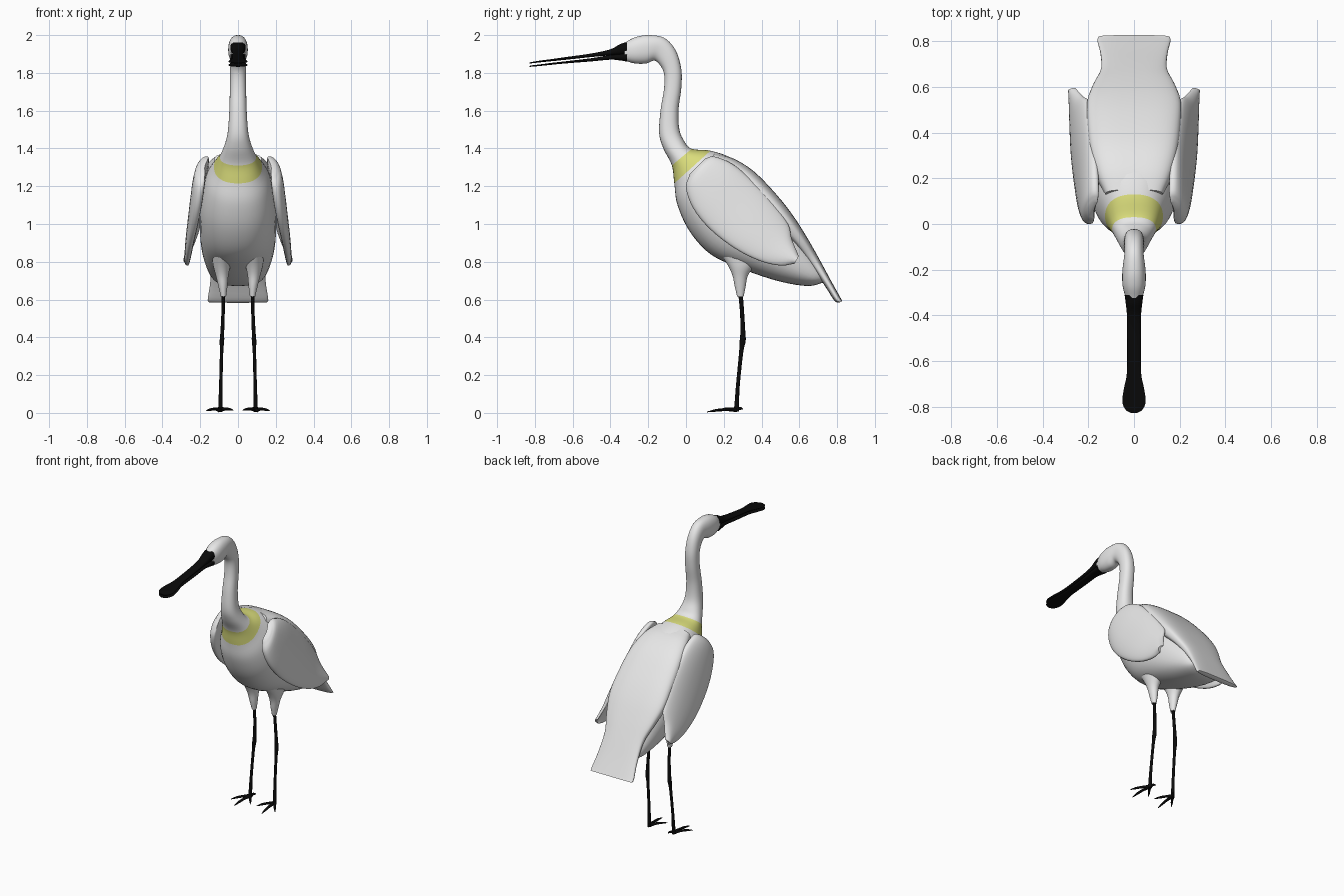
import bpy, bmesh, math
from mathutils import Vector

old = bpy.data.objects.get("Cube")
if old:
    bpy.data.objects.remove(old, do_unlink=True)


def material(name, colour):
    mat = bpy.data.materials.new(name)
    mat.use_nodes = True
    mat.diffuse_color = (*colour, 1)
    shader = mat.node_tree.nodes["Principled BSDF"]
    shader.inputs["Base Color"].default_value = (*colour, 1)
    shader.inputs["Roughness"].default_value = 0.8
    return mat


WHITE = material("white_plumage", (0.8, 0.8, 0.8))
YELLOW = material("yellow_collar", (0.7, 0.72, 0.2))
BLACK = material("black_skin", (0.003, 0.003, 0.003))


def smooth_rows(rows, steps):
    """Catmull-Rom interpolation of the section rows."""
    pts = [Vector(r) for r in rows]
    ext = [pts[0] * 2 - pts[1]] + pts + [pts[-1] * 2 - pts[-2]]
    out = []
    for i in range(len(pts) - 1):
        a, b, c, d = ext[i:i + 4]
        for k in range(steps):
            t = k / steps
            out.append(b + (c - a) * (t / 2) + (a * 2 - b * 5 + c * 4 - d) * (t * t / 2)
                       + (b * 3 - a - c * 3 + d) * (t ** 3 / 2))
    return out + [pts[-1]]


def loft(name, rows, mats, sides=24, steps=4, power=2.0, bulge=0.0, band=None, mirror=False):
    """Skin sections, each given by its upper point, lower point and half width in x."""
    bm = bmesh.new()
    rings = []
    for row in smooth_rows(rows, steps):
        up, low, width = Vector(row[0:3]), Vector(row[3:6]), max(row[6], 0.001)
        mid, half = (up + low) / 2, (up - low) / 2
        ring = []
        for j in range(sides):
            a = math.tau * j / sides
            c, s = math.cos(a), math.sin(a)
            c = math.copysign(abs(c) ** (2 / power), c)
            s = math.copysign(abs(s) ** (2 / power), s)
            x = Vector((width * s + bulge * (1 - c * c), 0, 0))
            ring.append(bm.verts.new(mid + half * c + x))
        rings.append(ring)
    for i in range(len(rings) - 1):
        for j in range(sides):
            k = (j + 1) % sides
            face = bm.faces.new((rings[i][j], rings[i][k], rings[i + 1][k], rings[i + 1][j]))
            if band and band[0] * steps <= i < band[1] * steps:
                face.material_index = 1
    bm.faces.new(rings[0])
    bm.faces.new(rings[-1])
    bmesh.ops.recalc_face_normals(bm, faces=bm.faces)
    mesh = bpy.data.meshes.new(name)
    bm.to_mesh(mesh)
    bm.free()
    for m in mats:
        mesh.materials.append(m)
    ob = bpy.data.objects.new(name, mesh)
    bpy.context.collection.objects.link(ob)
    bpy.ops.object.select_all(action='DESELECT')
    ob.select_set(True)
    bpy.context.view_layer.objects.active = ob
    bpy.ops.object.shade_smooth_by_angle(angle=math.radians(50))
    if mirror:
        ob.modifiers.new("mirror", 'MIRROR').use_mirror_merge = False


def central(rows):
    """Rows (upper y, z, lower y, z, half width) on the centre line."""
    return [(0, a, b, 0, c, d, w) for a, b, c, d, w in rows]


def limb(rows):
    """Rows (x, y, z, radius in y, radius in x) of a standing limb."""
    return [(x, y + r, z, x, y - r, z, w) for x, y, z, r, w in rows]


# Head, neck and body with the collar as a coloured band
body = central([
    (-.325, 1.96, -.325, 1.865, .036), (-.27, 1.988, -.27, 1.85, .05),
    (-.2, 2, -.21, 1.85, .051), (-.115, 1.985, -.165, 1.865, .043),
    (-.055, 1.92, -.13, 1.83, .042), (-.025, 1.82, -.115, 1.785, .042),
    (-.025, 1.72, -.117, 1.71, .043), (-.04, 1.6, -.135, 1.6, .046),
    (-.035, 1.5, -.142, 1.48, .054), (-.01, 1.44, -.12, 1.4, .07),
    (.03, 1.398, -.075, 1.31, .096), (.13, 1.388, -.062, 1.215, .127),
    (.24, 1.35, -.045, 1.1, .172), (.36, 1.275, .02, .96, .2),
    (.48, 1.15, .13, .84, .203), (.58, 1.02, .29, .765, .195),
    (.66, .89, .48, .7, .17), (.72, .78, .64, .672, .135),
    (.75, .72, .73, .69, .09)])
loft("body", body, [WHITE, YELLOW], sides=40, steps=5, power=2.3, band=(10, 11))

# Back feathers running between the wings into the flared tail
back = central([
    (.15, 1.375, .11, 1.3, .125), (.25, 1.347, .18, 1.24, .165), (.36, 1.278, .28, 1.165, .192),
    (.48, 1.155, .39, 1.06, .205), (.57, 1.04, .49, .965, .206), (.64, .93, .575, .885, .178),
    (.7, .825, .65, .79, .145), (.765, .705, .73, .68, .147), (.815, .615, .785, .595, .16),
    (.828, .592, .81, .583, .157)])
loft("back_and_tail", back, [WHITE], sides=40, power=3)

# Folded wings
wing = [
    (.165, .1, 1.345, .18, .02, 1.265, .014), (.168, .15, 1.357, .197, 0, 1.19, .03),
    (.172, .25, 1.315, .215, .04, 1.08, .034), (.18, .36, 1.22, .235, .13, .97, .031),
    (.192, .46, 1.11, .255, .26, .87, .026), (.205, .54, 1, .265, .39, .805, .021),
    (.228, .56, .92, .268, .5, .78, .016), (.26, .597, .83, .268, .575, .79, .008)]
loft("wing", wing, [WHITE], sides=32, power=2.7, bulge=.017, mirror=True)

# Two flat mandibles sharing one plan, ending in a round spoon
plan = [(-.312, .041), (-.35, .036), (-.4, .031), (-.5, .03), (-.65, .031), (-.72, .044),
        (-.78, .051), (-.815, .036), (-.829, .012)]
upper = [(1.964, 1.9), (1.952, 1.895), (1.925, 1.893), (1.903, 1.884), (1.882, 1.868),
         (1.872, 1.861), (1.864, 1.855), (1.858, 1.851), (1.855, 1.85)]
lower = [(1.91, 1.86), (1.9, 1.866), (1.895, 1.87), (1.878, 1.861), (1.86, 1.849),
         (1.852, 1.842), (1.844, 1.836), (1.84, 1.833), (1.837, 1.832)]
for name, heights in (("upper_bill", upper), ("lower_bill", lower)):
    rows = [(y, top, y, bottom, w) for (y, w), (top, bottom) in zip(plan, heights)]
    loft(name, central(rows), [BLACK], sides=20, power=2.6)

# Feathered thighs and thin legs
thigh = limb([(.085, .3, .83, .11, .055), (.086, .293, .775, .068, .045), (.084, .287, .725, .04, .033),
              (.08, .287, .67, .029, .024), (.077, .288, .615, .017, .014)])
loft("thigh", thigh, [WHITE], mirror=True)
leg = limb([(.077, .288, .64, .012, .009), (.079, .297, .53, .011, .009), (.083, .301, .43, .013, .01),
            (.085, .3, .38, .016, .012), (.087, .292, .32, .011, .009), (.091, .275, .15, .01, .009),
            (.093, .269, .05, .012, .011), (.093, .267, .008, .014, .012)])
loft("leg", leg, [BLACK], sides=12, mirror=True)

# Toes: three forward and one behind
ankle = Vector((.093, .268, .016))
tips = {"inner_toe": (.025, .17, .014), "middle_toe": (.105, .112, .005),
        "outer_toe": (.167, .165, .012), "hind_toe": (.075, .302, .02)}
for name, tip in tips.items():
    rows = []
    for t, r in ((0, .012), (.35, .008), (.7, .007), (1, .002)):
        p = ankle.lerp(Vector(tip), t)
        p.z += .006 * math.sin(math.pi * t)
        rows.append((p.x, p.y, p.z + r, p.x, p.y, max(p.z - r, 0), r * 1.2))
    loft(name, rows, [BLACK], sides=10, mirror=True)
